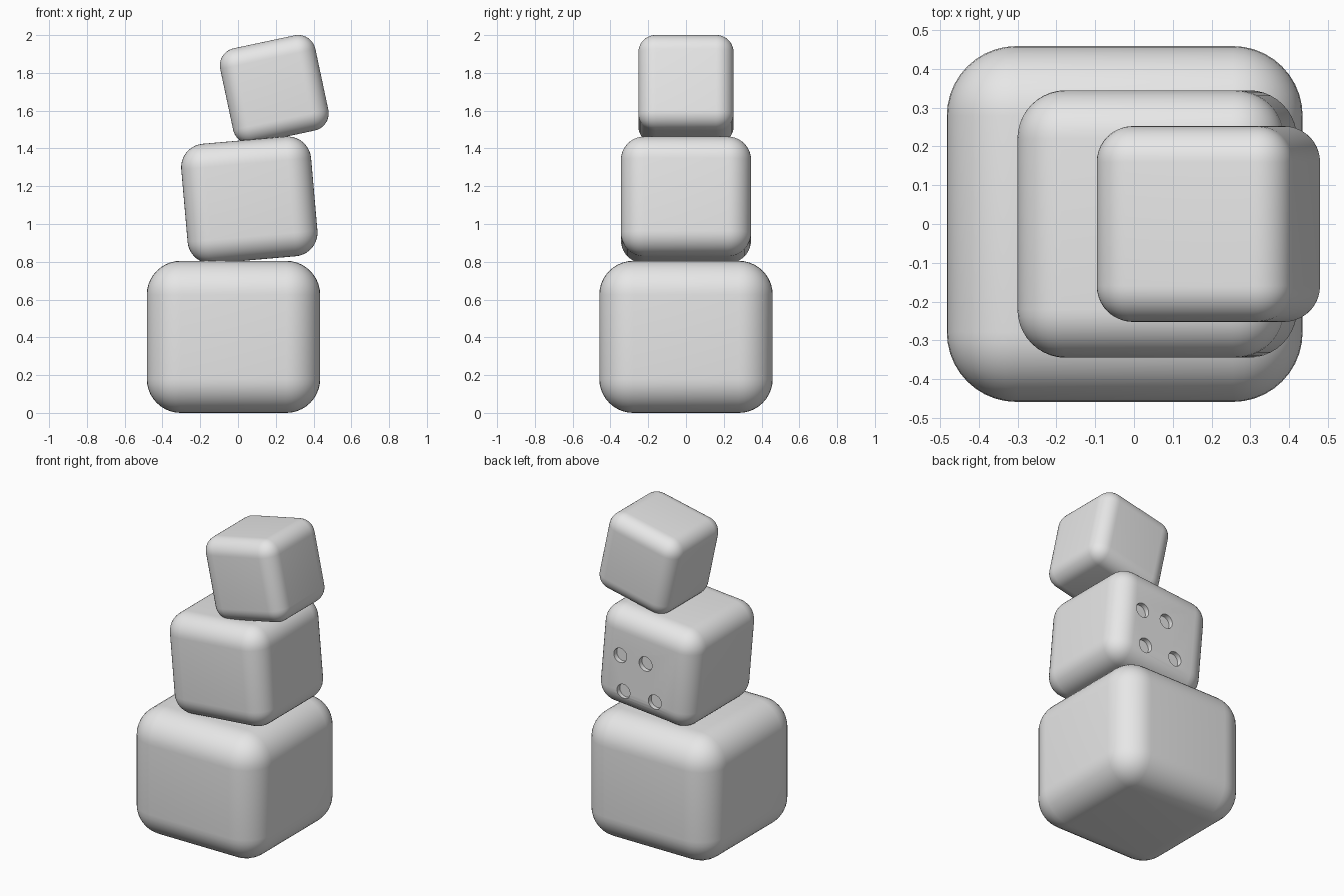
import bpy, bmesh, math
from mathutils import Matrix, Vector

if "Cube" in bpy.data.objects:
    bpy.data.objects.remove(bpy.data.objects["Cube"], do_unlink=True)

grey = bpy.data.materials.new("plain_grey")
grey.use_nodes = True
grey.diffuse_color = (0.8, 0.8, 0.8, 1)
grey.node_tree.nodes["Principled BSDF"].inputs["Base Color"].default_value = (0.8, 0.8, 0.8, 1)


def make_object(name, bm, location, tilt):
    mesh = bpy.data.meshes.new(name)
    bm.to_mesh(mesh)
    bm.free()
    mesh.materials.append(grey)
    obj = bpy.data.objects.new(name, mesh)
    bpy.context.collection.objects.link(obj)
    obj.location = location
    obj.rotation_euler.y = -math.radians(tilt)
    return obj


def rounded_block(name, size, radius, location, tilt=0):
    bm = bmesh.new()
    bmesh.ops.create_cube(bm, size=1)
    bmesh.ops.scale(bm, vec=size, verts=bm.verts)
    bmesh.ops.bevel(bm, geom=bm.edges[:], offset=radius, offset_type='OFFSET',
                    segments=10, profile=0.5, affect='EDGES')
    return make_object(name, bm, location, tilt)


def activate(obj):
    bpy.ops.object.select_all(action='DESELECT')
    obj.select_set(True)
    bpy.context.view_layer.objects.active = obj


# Three stacked blocks, the upper two tilted
MID_SIZE, MID_LOC, MID_TILT = (0.69, 0.69, 0.636), (0.06, 0, 1.127), 5
blocks = [
    rounded_block("bottom_block", (0.918, 0.918, 0.805), 0.18, (-0.024, 0, 0.4025)),
    rounded_block("middle_block", MID_SIZE, 0.125, MID_LOC, MID_TILT),
    rounded_block("top_block", (0.515, 0.505, 0.515), 0.093, (0.192, 0, 1.7125), 12),
]

# Four shallow round holes in the back of the middle block
bm = bmesh.new()
turn = Matrix.Rotation(math.pi / 2, 4, 'X')
for x, z in [(0.168, 0.037), (-0.011, 0.045), (0.126, -0.186), (-0.096, -0.175)]:
    place = Matrix.Translation(Vector((x, MID_SIZE[1] / 2 + 0.02, z)))
    bmesh.ops.create_cone(bm, cap_ends=True, segments=32, radius1=0.046, radius2=0.046,
                          depth=0.1, matrix=place @ turn)
cutter = make_object("hole_cutter", bm, MID_LOC, MID_TILT)
cutter.hide_render = True
middle = blocks[1]
cut = middle.modifiers.new("holes", 'BOOLEAN')
cut.operation = 'DIFFERENCE'
cut.solver = 'EXACT'
cut.object = cutter
activate(middle)
bpy.ops.object.modifier_apply(modifier=cut.name)
bpy.data.objects.remove(cutter, do_unlink=True)

# Smooth shading with crisp hole rims
for block in blocks:
    activate(block)
    bpy.ops.object.shade_smooth_by_angle(angle=math.radians(35))
